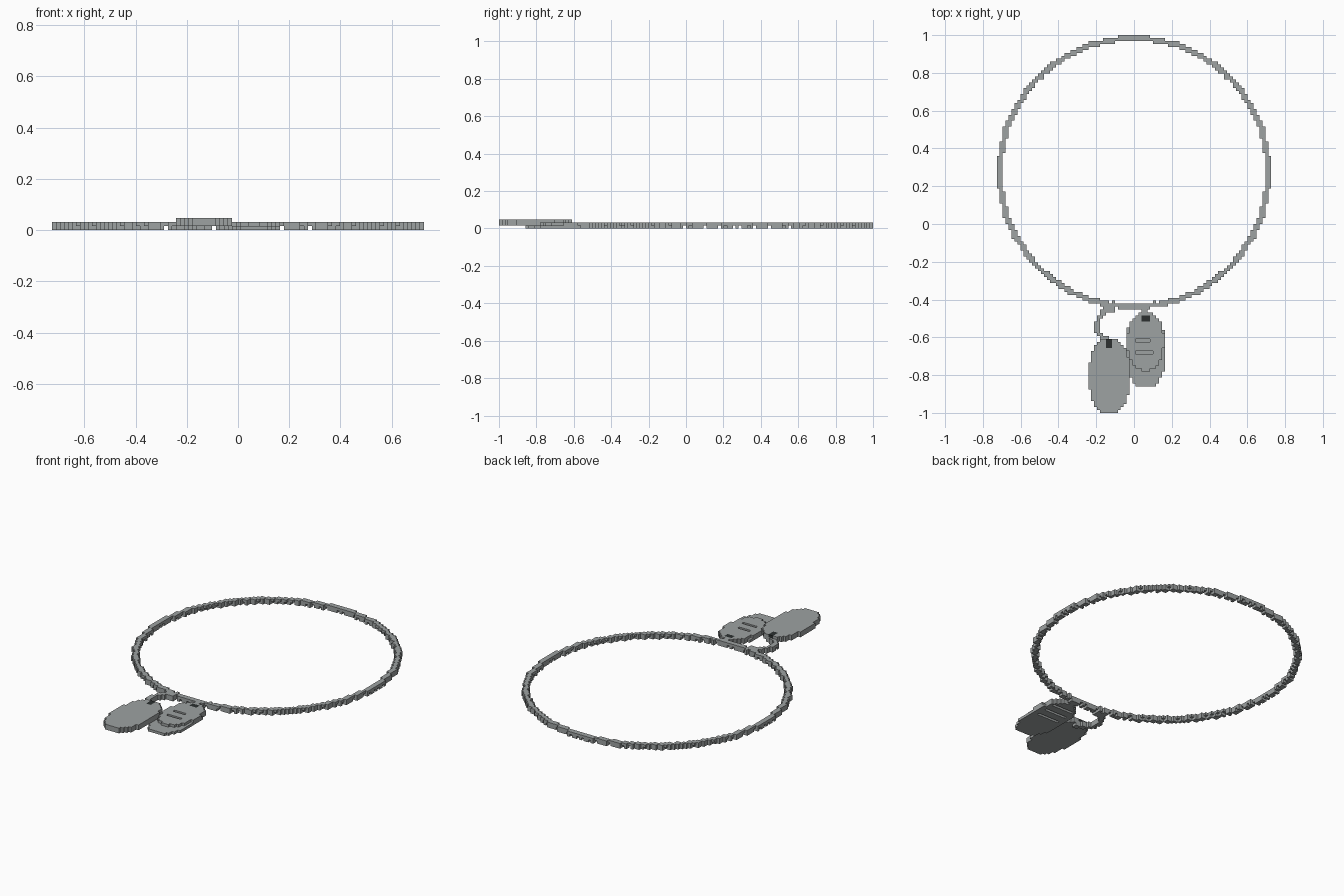
import bpy, bmesh, math

if "Cube" in bpy.data.objects:
    bpy.data.objects.remove(bpy.data.objects["Cube"])

S = 2 / 128  # edge of one small cube


def material(name, rgb):
    m = bpy.data.materials.new(name)
    m.diffuse_color = (*rgb, 1)
    m.use_nodes = True
    m.node_tree.nodes["Principled BSDF"].inputs["Base Color"].default_value = m.diffuse_color
    return m


STEEL = material("steel grey", (0.34, 0.36, 0.36))
DARK = material("dark hole", (0.025, 0.03, 0.03))

# face directions with their four corner offsets
SIDES = {
    (1, 0, 0): [(1, 0, 0), (1, 1, 0), (1, 1, 1), (1, 0, 1)],
    (-1, 0, 0): [(0, 0, 0), (0, 0, 1), (0, 1, 1), (0, 1, 0)],
    (0, 1, 0): [(0, 1, 0), (0, 1, 1), (1, 1, 1), (1, 1, 0)],
    (0, -1, 0): [(0, 0, 0), (1, 0, 0), (1, 0, 1), (0, 0, 1)],
    (0, 0, 1): [(0, 0, 1), (1, 0, 1), (1, 1, 1), (0, 1, 1)],
    (0, 0, -1): [(0, 0, 0), (0, 1, 0), (1, 1, 0), (1, 0, 0)],
}


def centre(c):
    return c[0] * S, (c[1] + 0.5) * S, (c[2] + 0.5) * S


def build(name, cells, dark=()):
    """Outer skin of a set of small cubes."""
    bm = bmesh.new()
    verts = {}
    for c in sorted(cells):
        for d, corners in SIDES.items():
            if tuple(a + b for a, b in zip(c, d)) in cells:
                continue
            ring = []
            for o in corners:
                k = tuple(a + b for a, b in zip(c, o))
                if k not in verts:
                    verts[k] = bm.verts.new(((k[0] - 0.5) * S, k[1] * S, k[2] * S))
                ring.append(verts[k])
            f = bm.faces.new(ring)
            f.material_index = 1 if c in dark else 0
    me = bpy.data.meshes.new(name)
    bm.to_mesh(me)
    bm.free()
    me.materials.append(STEEL)
    me.materials.append(DARK)
    ob = bpy.data.objects.new(name, me)
    bpy.context.collection.objects.link(ob)
    return ob


def bead_chain(points, beads):
    """Continuous upper strand with beads hanging into the lower layer."""
    cells = set()
    for px, py in points:
        i0, j0 = round(px / S), math.floor(py / S)
        for i in range(i0 - 2, i0 + 3):
            for j in range(j0 - 2, j0 + 3):
                x, y, _ = centre((i, j, 0))
                if math.hypot(x - px, y - py) < 0.0125:
                    cells.add((i, j, 1))
    for px, py in beads:
        i0, j0 = round(px / S), math.floor(py / S)
        for i in range(i0 - 2, i0 + 3):
            for j in range(j0 - 2, j0 + 3):
                x, y, _ = centre((i, j, 0))
                if math.hypot(x - px, y - py) < 0.0165:
                    cells.update({(i, j, 0), (i, j, 1)})
    return cells


def arc(cx, cy, r, a0, a1, n):
    return [(cx + r * math.cos(a0 + (a1 - a0) * k / n),
             cy + r * math.sin(a0 + (a1 - a0) * k / n)) for k in range(n + 1)]


# neck chain
build("neck_chain", bead_chain(arc(0, 0.273, 0.711, 0, 2 * math.pi, 1400),
                               arc(0, 0.273, 0.711, 0, 2 * math.pi, 116)))

# short side loop that carries the plain tag
a0, a1 = math.radians(95), math.radians(262)
build("side_loop", bead_chain(arc(-0.108, -0.535, 0.086, a0, a1, 160)
                              + [(-0.125, -0.62 - 0.002 * k) for k in range(10)],
                              arc(-0.108, -0.535, 0.086, a0, a1, 8)))

# short link from the chain to the stamped tag
build("tag_link", bead_chain([(0.06, -0.44 - 0.004 * k) for k in range(10)],
                             [(0.06, -0.455)]))


def oval(cx, cy, a, b):
    """Columns inside a rounded tag outline."""
    out = set()
    for i in range(-20, 16):
        for j in range(-64, -25):
            x, y, _ = centre((i, j, 0))
            if (abs(x - cx) / a) ** 2.3 + (abs(y - cy) / b) ** 2.3 <= 1:
                out.add((i, j))
    return out


def hole(x0, x1, y0, y1, layer):
    return {(i, j, layer) for i in range(-20, 16) for j in range(-64, -25)
            if x0 < i * S < x1 and y0 < (j + 0.5) * S < y1}


# plain tag, resting on top
plain = {(i, j, k) for i, j in oval(-0.13, -0.805, 0.11, 0.198) for k in (1, 2)}
build("plain_tag", plain, hole(-0.147, -0.113, -0.66, -0.615, 2))

# stamped tag: thin rim, raised upper field with shallow grooves, stepped underside
field = oval(0.062, -0.62, 0.096, 0.155)
stamped = set()
for i, j in oval(0.062, -0.668, 0.108, 0.198):
    x, y, _ = centre((i, j, 0))
    stamped.add((i, j, 0))
    if (i, j) in field:
        groove = (-0.74 < y < -0.57 and j % 4 == 0
                  and abs(x - 0.06 - 0.02 * math.sin(j)) < 0.045)
        if not groove:
            stamped.add((i, j, 1))
            if y > -0.70 and j % 4 == 2 and abs(x - 0.06) < 0.07:
                stamped.discard((i, j, 0))
build("stamped_tag", stamped, hole(0.045, 0.08, -0.52, -0.485, 1))
